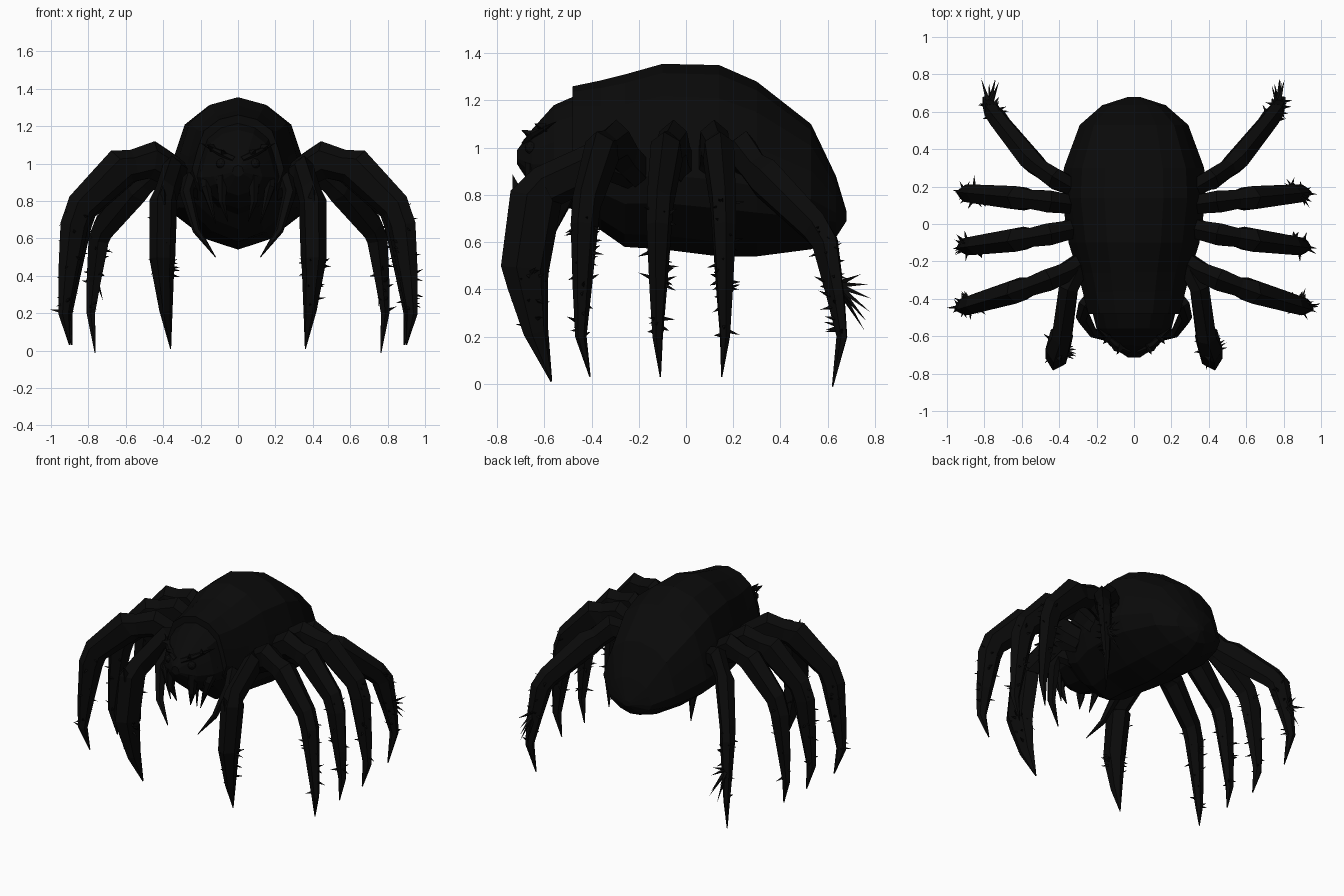
import bpy, bmesh, math, random
from mathutils import Vector

if "Cube" in bpy.data.objects:
    bpy.data.objects.remove(bpy.data.objects["Cube"])

random.seed(4)

BLACK = bpy.data.materials.new("matte black")
BLACK.diffuse_color = (.003, .003, .003, 1)
BLACK.use_nodes = True
BLACK.node_tree.nodes["Principled BSDF"].inputs["Base Color"].default_value = BLACK.diffuse_color


def skin(bm, rings):
    """Join matching loops of points into a closed tube."""
    loops = [[bm.verts.new(p) for p in r] for r in rings]
    n = len(loops[0])
    for a, b in zip(loops, loops[1:]):
        for i in range(n):
            j = (i + 1) % n
            bm.faces.new((a[i], a[j], b[j], b[i]))
    bm.faces.new(loops[0])
    bm.faces.new(loops[-1][::-1])


def finish(bm, name):
    bmesh.ops.recalc_face_normals(bm, faces=bm.faces[:])
    me = bpy.data.meshes.new(name)
    bm.to_mesh(me)
    bm.free()
    me.materials.append(BLACK)
    bpy.context.collection.objects.link(bpy.data.objects.new(name, me))


def limb(bm, c, depth, width, side, n=6):
    """Tube through the points c with a depth and width radius at each."""
    rings = []
    for i, p in enumerate(c):
        t = (c[min(i + 1, len(c) - 1)] - c[max(i - 1, 0)]).normalized()
        w = (side - t * side.dot(t)).normalized()
        d = t.cross(w)
        rings.append([p + d * math.cos(a) * depth[i] + w * math.sin(a) * width[i]
                      for a in (math.tau * k / n for k in range(n))])
    skin(bm, rings)


def claw(bm, s, pts, r, side):
    """Tapering hook through points given for the right side."""
    c = [Vector((x * s, y, z)) for x, y, z in pts]
    radii = [r * (1 - (i / (len(c) - 1)) ** 2 * .95) for i in range(len(c))]
    limb(bm, c, radii, [q * .75 for q in radii], side)


def spike(bm, base, d, length, r=.011):
    d = d.normalized()
    u = d.orthogonal().normalized()
    v = d.cross(u)
    ring = [bm.verts.new(base + (u * math.cos(a) + v * math.sin(a)) * r)
            for a in (math.tau * k / 3 for k in range(3))]
    tip = bm.verts.new(base + d * length)
    for i in range(3):
        bm.faces.new((ring[i], ring[i - 2], tip))
    bm.faces.new(ring[::-1])


# Body and head share one half cross-section, mirrored to a full loop
HALF = [(0, 1), (.41, .9), (.74, .65), (.88, .25), (1, -.2), (.9, -.5), (.45, -.85), (0, -1)]
SECTION = HALF + [(-x, z) for x, z in HALF[-2:0:-1]]


def hull(name, stations):
    """Stations are (y, bottom, top, half width)."""
    bm = bmesh.new()
    skin(bm, [[Vector((x * w, y, (lo + hi) / 2 + z * (hi - lo) / 2)) for x, z in SECTION]
              for y, lo, hi, w in stations])
    finish(bm, name)


hull("abdomen", [(.68, .69, .73, .03), (.635, .62, .88, .17), (.53, .57, 1.1, .29),
                 (.3, .54, 1.28, .375), (.14, .54, 1.35, .385), (-.1, .57, 1.355, .35),
                 (-.26, .58, 1.31, .3), (-.36, .65, 1.285, .275), (-.48, .78, 1.26, .245)])
hull("head", [(-.4, .72, 1.25, .24), (-.56, .76, 1.18, .2),
              (-.65, .83, 1.08, .13), (-.715, .93, .99, .03)])

# One leg outline (x, z, radius) from hip to claw, reused for four pairs
OUTLINE = [(.28, .9, .08), (.36, .96, .085), (.46, 1.02, .1), (.56, .99, .085), (.62, .985, .105),
           (.84, .77, .085), (.875, .67, .08), (.91, .4, .055), (.93, .2, .033), (.9, .03, .004)]
# Pair name: (hip y, foot y, reach, sideways bend)
PLAN = {"second": (-.2, -.445, 1, .7), "third": (0, -.12, .98, .6),
        "fourth": (.09, .165, .98, .7), "hind": (.2, .66, .78, 1.9)}
# The front legs step forward instead: (x, y, z, radius)
FRONT = [(.27, -.2, .9, .085), (.35, -.34, .95, .095), (.385, -.6, .83, .095), (.4, -.635, .79, .115),
         (.405, -.682, .49, .106), (.4, -.67, .42, .09), (.385, -.635, .22, .055), (.36, -.57, .01, .004)]


def leg_points(name):
    if name == "front":
        return FRONT
    y0, y1, reach, bend = PLAN[name]
    pts = []
    for i, (x, z, r) in enumerate(OUTLINE):
        t = (x - .28) / .65
        hind = name == "hind"
        curl = .93 if i == len(OUTLINE) - 1 and not hind else 1
        pts.append((.28 + (x - .28) * reach, (y0 + (y1 - y0) * t ** bend) * curl,
                    z - (.15 * math.sin(math.pi * t * t) if hind else 0), r * (.9 if hind else 1)))
    return pts


for s, label in ((1, "right"), (-1, "left")):
    for name in ["front", *PLAN]:
        pts = leg_points(name)
        c = [Vector((x * s, y, z)) for x, y, z, r in pts]
        depth = [p[3] for p in pts]
        out = (c[-3] - c[0])
        out.z = 0
        out.normalize()
        side = Vector((-out.y, out.x, 0))
        width = [r * (.62 if name == "front" else .68) for r in depth]
        bm = bmesh.new()
        limb(bm, c, depth, width, side)
        # bristles along the shin and around the knee
        for k in range(18):
            i = len(c) - random.choice((3, 4, 4, 4, 5))
            f = random.random()
            a = random.uniform(0, math.tau)
            d = out * math.cos(a) + side * math.sin(a)
            r = width[i] + (width[i + 1] - width[i]) * f
            spike(bm, c[i].lerp(c[i + 1], f) + d * r * .8,
                  d + Vector((0, 0, random.uniform(-.5, .5))), random.uniform(.03, .06))
        # long spur cluster on the hind legs
        if name == "hind":
            for k in range(6):
                d = Vector((random.uniform(-.4, .5) * s, 1, .4 - k * .4))
                spike(bm, c[7] + Vector((0, 0, .05)), d, .12 + .022 * k, .017)
        # pointed knee spur on the front legs
        if name == "front":
            spike(bm, c[3] + Vector((0, -.07, 0)), Vector((0, -.3, 1)), .1, .035)
        finish(bm, f"{label}_{name}_leg")

    # Feeler with an inward hook beside the mouth
    bm = bmesh.new()
    claw(bm, s, [(.18, -.34, .84), (.265, -.44, .9), (.275, -.49, .84),
                 (.22, -.58, .64), (.12, -.63, .5)], .06, Vector((s, .5, 0)))
    finish(bm, label + "_feeler")

    # Inner and outer curved fangs
    bm = bmesh.new()
    claw(bm, s, [(.06, -.56, 1), (.085, -.64, .92), (.085, -.645, .8), (.055, -.62, .69)],
         .052, Vector((1, 0, 0)))
    claw(bm, s, [(.17, -.5, .95), (.17, -.58, .87), (.12, -.6, .68)], .05, Vector((1, 0, 0)))
    finish(bm, label + "_fangs")

    # Brow ridge with small head spines
    bm = bmesh.new()
    claw(bm, s, [(.02, -.67, 1.02), (.1, -.64, 1.06), (.2, -.55, 1.11)], .028, Vector((0, 0, 1)))
    for k in range(2):
        base = Vector(((.07 + .06 * k) * s, -.65 + .05 * k, 1.05 + .03 * k))
        spike(bm, base, Vector((base.x, -.15, .08)), .06, .025)
    finish(bm, label + "_brow")

    # Small round eye
    bm = bmesh.new()
    bmesh.ops.create_icosphere(bm, subdivisions=2, radius=.028)
    bmesh.ops.translate(bm, verts=bm.verts[:], vec=(.09 * s, -.655, 1))
    finish(bm, label + "_eye")
